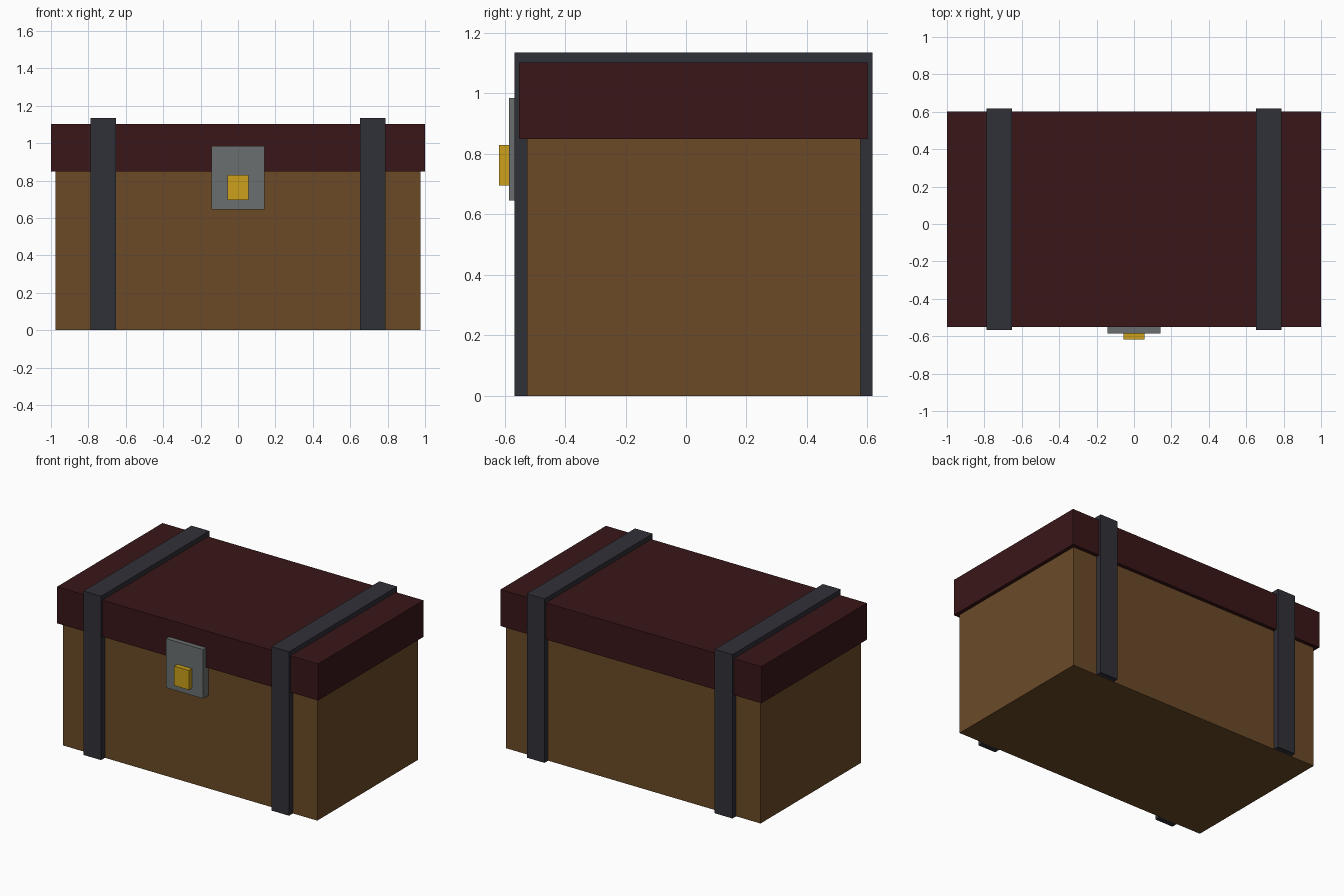
import bpy
import bmesh

if "Cube" in bpy.data.objects:
    bpy.data.objects.remove(bpy.data.objects["Cube"], do_unlink=True)


def material(name, rgb):
    # Convert display values (0-255) to linear colour
    lin = [((c / 255 + 0.055) / 1.055) ** 2.4 for c in rgb]
    mat = bpy.data.materials.new(name)
    mat.use_nodes = True
    mat.diffuse_color = (*lin, 1)
    mat.node_tree.nodes["Principled BSDF"].inputs["Base Color"].default_value = (*lin, 1)
    return mat


wood = material("brown wood", (107, 74, 39))
maroon = material("dark maroon", (58, 22, 24))
iron = material("dark iron", (48, 48, 56))
steel = material("grey steel", (107, 111, 111))
gold = material("brass", (204, 160, 28))


def extrude_profile(name, profile, x0, x1, mat):
    """Extrude a (y, z) outline along x."""
    bm = bmesh.new()
    face = bm.faces.new([bm.verts.new((x0, y, z)) for y, z in profile])
    geom = bmesh.ops.extrude_face_region(bm, geom=[face])["geom"]
    verts = [g for g in geom if isinstance(g, bmesh.types.BMVert)]
    bmesh.ops.translate(bm, verts=verts, vec=(x1 - x0, 0, 0))
    bmesh.ops.recalc_face_normals(bm, faces=bm.faces)
    mesh = bpy.data.meshes.new(name)
    bm.to_mesh(mesh)
    bm.free()
    mesh.materials.append(mat)
    obj = bpy.data.objects.new(name, mesh)
    bpy.context.collection.objects.link(obj)


def box(name, half_width, y, z, mat):
    outline = [(y[0], z[0]), (y[1], z[0]), (y[1], z[1]), (y[0], z[1])]
    extrude_profile(name, outline, -half_width, half_width, mat)


# Chest body and overhanging lid
box("chest_body", 0.975, (-0.525, 0.577), (0, 0.849), wood)
box("lid", 1.0, (-0.552, 0.602), (0.849, 1.102), maroon)

# Straps: front leg, top band and back leg in one outline
front, back, top = -0.567, 0.617, 1.135
strap = [(front, 0), (front, top), (back, top), (back, 0),
         (0.577, 0), (0.577, 1.1), (-0.525, 1.1), (-0.525, 0)]
for side, x in (("left", 0.72), ("right", -0.72)):
    extrude_profile(side + "_strap", strap, x - 0.068, x + 0.068, iron)

# Lock plate and latch
box("lock_plate", 0.143, (-0.585, -0.525), (0.645, 0.985), steel)
box("latch", 0.056, (-0.618, -0.585), (0.695, 0.83), gold)
